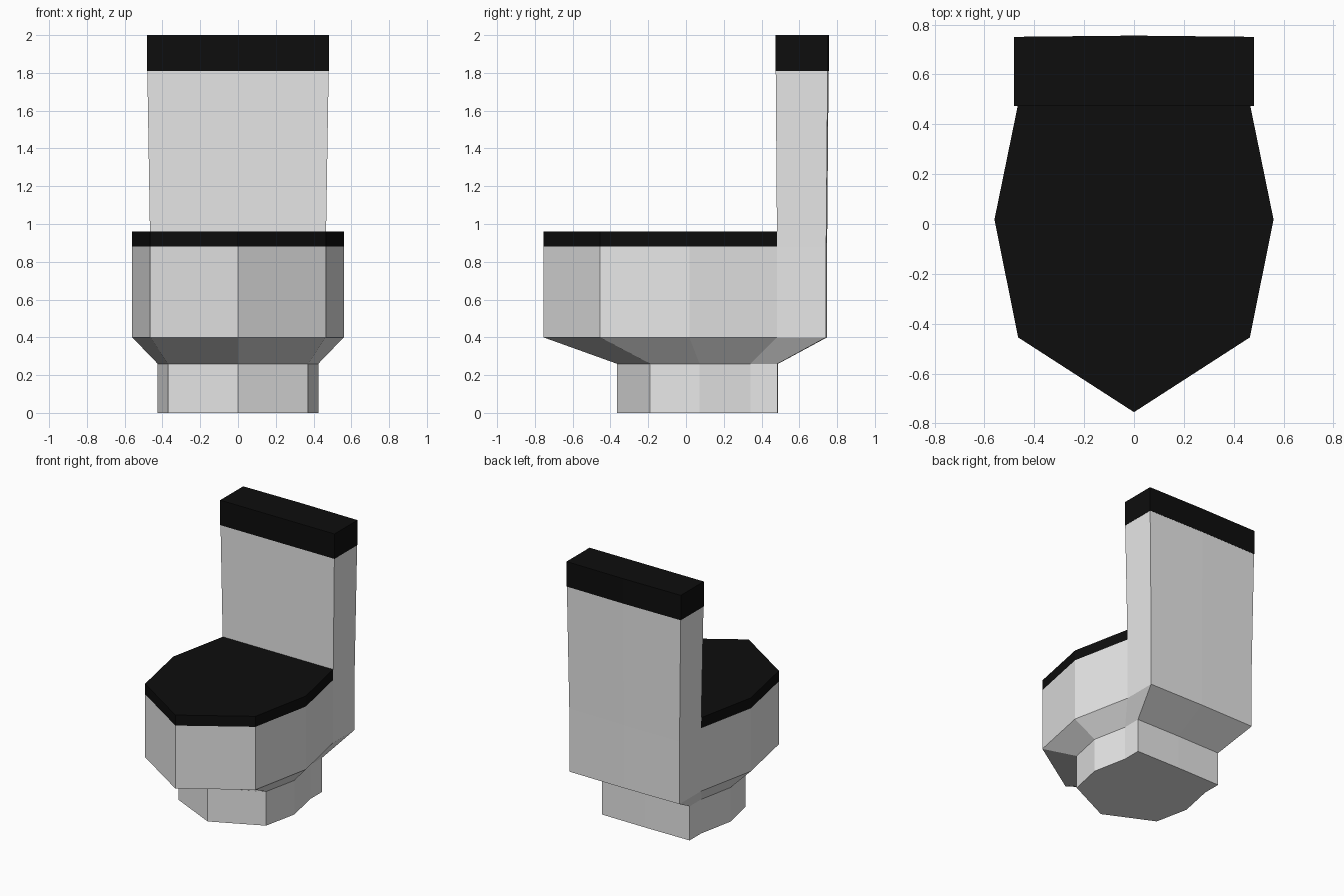
import bpy, bmesh

if "Cube" in bpy.data.objects:
    bpy.data.objects.remove(bpy.data.objects["Cube"])


def material(name, value):
    m = bpy.data.materials.new(name)
    m.diffuse_color = (value, value, value, 1)
    m.use_nodes = True
    m.node_tree.nodes["Principled BSDF"].inputs["Base Color"].default_value = m.diffuse_color
    return m


WHITE = material("white ceramic", 0.8)
BLACK = material("black plastic", 0.004)


def loft(name, rings, mat, bottom=False, top=False):
    """Skin stacked rings; each ring is (z, half outline from front to back)."""
    bm = bmesh.new()
    loops = []
    for z, half in rings:
        mirrored = [(-x, y) for x, y in reversed(half) if x > 0]
        loops.append([bm.verts.new((x, y, z)) for x, y in half + mirrored])
    for a, b in zip(loops, loops[1:]):
        n = len(a)
        for i in range(n):
            j = (i + 1) % n
            bm.faces.new((a[i], a[j], b[j], b[i]))
    if bottom:
        bm.faces.new(loops[0][::-1])
    if top:
        bm.faces.new(loops[-1])
    bm.normal_update()
    me = bpy.data.meshes.new(name)
    bm.to_mesh(me)
    bm.free()
    me.materials.append(mat)
    ob = bpy.data.objects.new(name, me)
    bpy.context.collection.objects.link(ob)
    return ob


# Half outlines, front to back
foot = [(0, -0.365), (0.37, -0.19), (0.425, 0.072), (0.37, 0.342), (0.37, 0.485), (0, 0.488)]
rim = [(0, -0.755), (0.465, -0.455), (0.56, 0.018), (0.465, 0.482)]
bowl_back = [(0.465, 0.742), (0, 0.747)]


def tank_outline(w, front, back):
    return [(0, front), (w, front), (w, back), (0, back + 0.005)]


# Pedestal foot flaring into the bowl
loft("bowl_and_foot", [(0, foot), (0.26, foot), (0.4, rim + bowl_back),
                       (0.88, rim + bowl_back)], WHITE, bottom=True)

# Seat cover
loft("seat", [(0.88, rim), (0.96, rim)], BLACK, bottom=True, top=True)

# Tank, widening slightly upwards
loft("tank", [(0.88, tank_outline(0.465, 0.482, 0.742)),
              (1.81, tank_outline(0.48, 0.475, 0.75))], WHITE)

# Tank lid
lid = tank_outline(0.482, 0.474, 0.751)
loft("tank_lid", [(1.81, lid), (2.0, lid)], BLACK, bottom=True, top=True)
